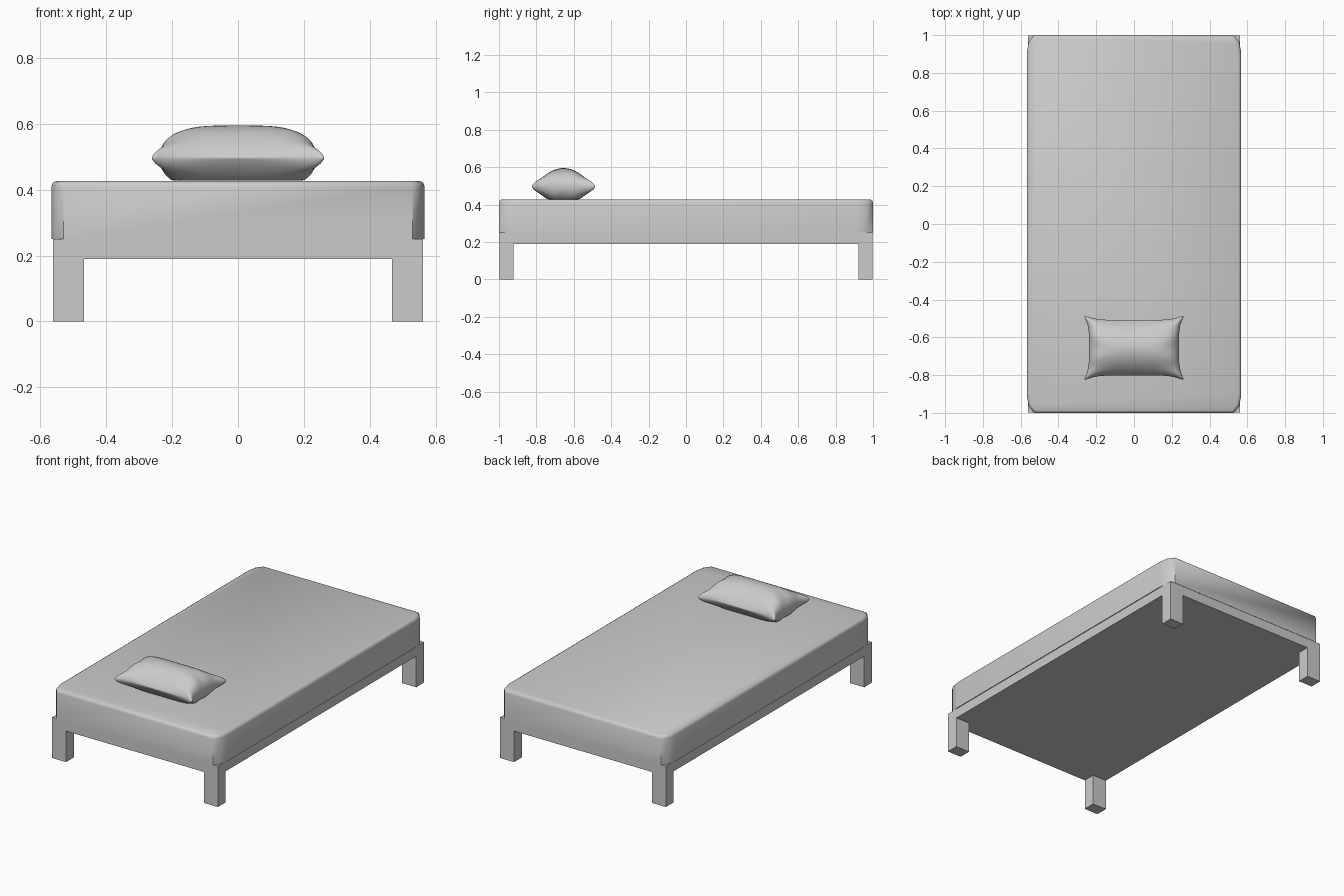
import bpy, bmesh, math

if "Cube" in bpy.data.objects:
    bpy.data.objects.remove(bpy.data.objects["Cube"])

grey = bpy.data.materials.new("plain_grey")
grey.diffuse_color = (0.6, 0.6, 0.6, 1)
grey.use_nodes = True
grey.node_tree.nodes["Principled BSDF"].inputs["Base Color"].default_value = grey.diffuse_color


def finish(bm, name, smooth=None):
    bmesh.ops.recalc_face_normals(bm, faces=bm.faces)
    mesh = bpy.data.meshes.new(name)
    bm.to_mesh(mesh)
    bm.free()
    mesh.materials.append(grey)
    obj = bpy.data.objects.new(name, mesh)
    bpy.context.collection.objects.link(obj)
    if smooth:
        bpy.ops.object.select_all(action='DESELECT')
        obj.select_set(True)
        bpy.context.view_layer.objects.active = obj
        bpy.ops.object.shade_smooth_by_angle(angle=math.radians(smooth))
    return obj


# Bed frame: slab with four legs extruded down from its corner cells
X, Y, LEG_X, LEG_Y = 0.562, 0.998, 0.095, 0.075
xs = (-X, -X + LEG_X, X - LEG_X, X)
ys = (-Y, -Y + LEG_Y, Y - LEG_Y, Y)
bm = bmesh.new()
grid = [[bm.verts.new((x, y, 0.19)) for y in ys] for x in xs]
cells = {(i, j): bm.faces.new((grid[i][j], grid[i + 1][j], grid[i + 1][j + 1], grid[i][j + 1]))
         for i in range(3) for j in range(3)}
corners = [cells[i, j] for i in (0, 2) for j in (0, 2)]
top = bmesh.ops.extrude_face_region(bm, geom=list(cells.values()), use_keep_orig=True)["geom"]
bmesh.ops.translate(bm, verts=[g for g in top if isinstance(g, bmesh.types.BMVert)], vec=(0, 0, 0.06))
for face in corners:
    leg = bmesh.ops.extrude_discrete_faces(bm, faces=[face])["faces"][0]
    bmesh.ops.translate(bm, verts=leg.verts, vec=(0, 0, -0.19))
bmesh.ops.remove_doubles(bm, verts=bm.verts, dist=1e-5)
finish(bm, "bed_frame")

# Mattress: clipped-corner outline stacked in rings with a rounded top edge
quarter = [(0.567, 0.91), (0.557, 0.965), (0.53, 1.0)]
outline = (quarter + [(-x, y) for x, y in reversed(quarter)]
           + [(-x, -y) for x, y in quarter] + [(x, -y) for x, y in reversed(quarter)])
bm = bmesh.new()
rings = []
for z, inset in ((0.25, 0), (0.408, 0), (0.421, 0.004), (0.427, 0.014)):
    rings.append([bm.verts.new((x * (1 - inset / 0.567), y * (1 - inset), z)) for x, y in outline])
n = len(outline)
for low, high in zip(rings, rings[1:]):
    for i in range(n):
        bm.faces.new((low[i], low[(i + 1) % n], high[(i + 1) % n], high[i]))
bm.faces.new(rings[0])
bm.faces.new(rings[-1])
finish(bm, "mattress", 50)

# Pillow: two puffed sheets sharing a rim, with pulled-out corners
NU, NV = 40, 28
bm = bmesh.new()
for side in (1, -1):
    sheet = []
    for i in range(NU + 1):
        u = math.sin((2 * i / NU - 1) * math.pi / 2)
        row = []
        for j in range(NV + 1):
            v = math.sin((2 * j / NV - 1) * math.pi / 2)
            x = u * (0.238 + 0.03 * v ** 4 - 0.007 * v ** 30)
            y = v * (0.147 + 0.029 * u ** 6 - 0.007 * u ** 30)
            puff = 0.098 * math.sqrt(max(0, 1 - u ** 4)) * max(0, 1 - v * v) ** 0.85
            ear = 0.028 * u * u * v * v * math.sqrt(max(0, (1 - u ** 12) * (1 - v ** 12)))
            crease = 1 - 0.1 * u ** 4 * math.cos(9 * v)
            h = side * (puff * crease + ear)
            row.append(bm.verts.new((x, y - 0.655, 0.497 + max(h, -0.069))))
        sheet.append(row)
    for i in range(NU):
        for j in range(NV):
            bm.faces.new((sheet[i][j], sheet[i + 1][j], sheet[i + 1][j + 1], sheet[i][j + 1]))
bmesh.ops.remove_doubles(bm, verts=bm.verts, dist=1e-4)
finish(bm, "pillow", 80)
